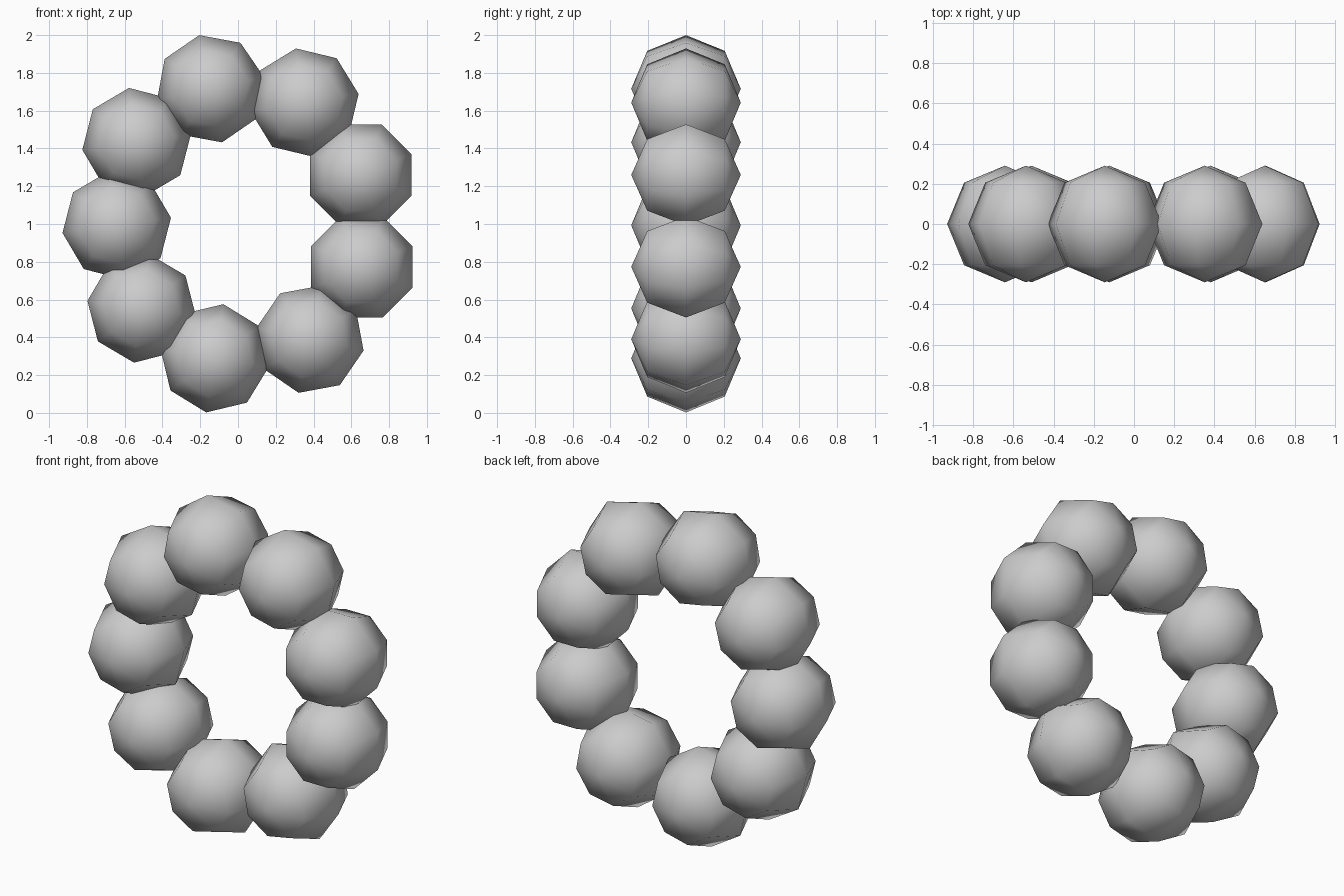
import bpy, bmesh
from math import radians
from mathutils import Matrix

if "Cube" in bpy.data.objects:
    bpy.data.objects.remove(bpy.data.objects["Cube"])

RADIUS = 0.29

# Bead placement around the ring: centre x, centre z, roll in degrees
BEADS = [
    (-0.145, 1.716, 12),
    (0.352, 1.643, 9),
    (0.650, 1.260, 22.5),
    (0.655, 0.773, 22.5),
    (0.381, 0.390, -12),
    (-0.123, 0.289, -9),
    (-0.510, 0.553, -8),
    (-0.642, 0.993, 8),
    (-0.537, 1.433, 8),
]


def add_bead(name, x, z, roll):
    # Eight-sided ball with its poles facing front and back
    bm = bmesh.new()
    place = Matrix.Rotation(radians(-roll), 4, 'Y') @ Matrix.Rotation(radians(90), 4, 'X')
    bmesh.ops.create_uvsphere(bm, u_segments=8, v_segments=4, radius=RADIUS, matrix=place)
    for face in bm.faces:
        face.smooth = True
    mesh = bpy.data.meshes.new(name)
    bm.to_mesh(mesh)
    bm.free()
    obj = bpy.data.objects.new(name, mesh)
    obj.location = (x, 0, z)
    bpy.context.collection.objects.link(obj)
    return obj


# Ring of overlapping beads
for i, (x, z, roll) in enumerate(BEADS, 1):
    add_bead(f"ring_bead_{i}", x, z, roll)
